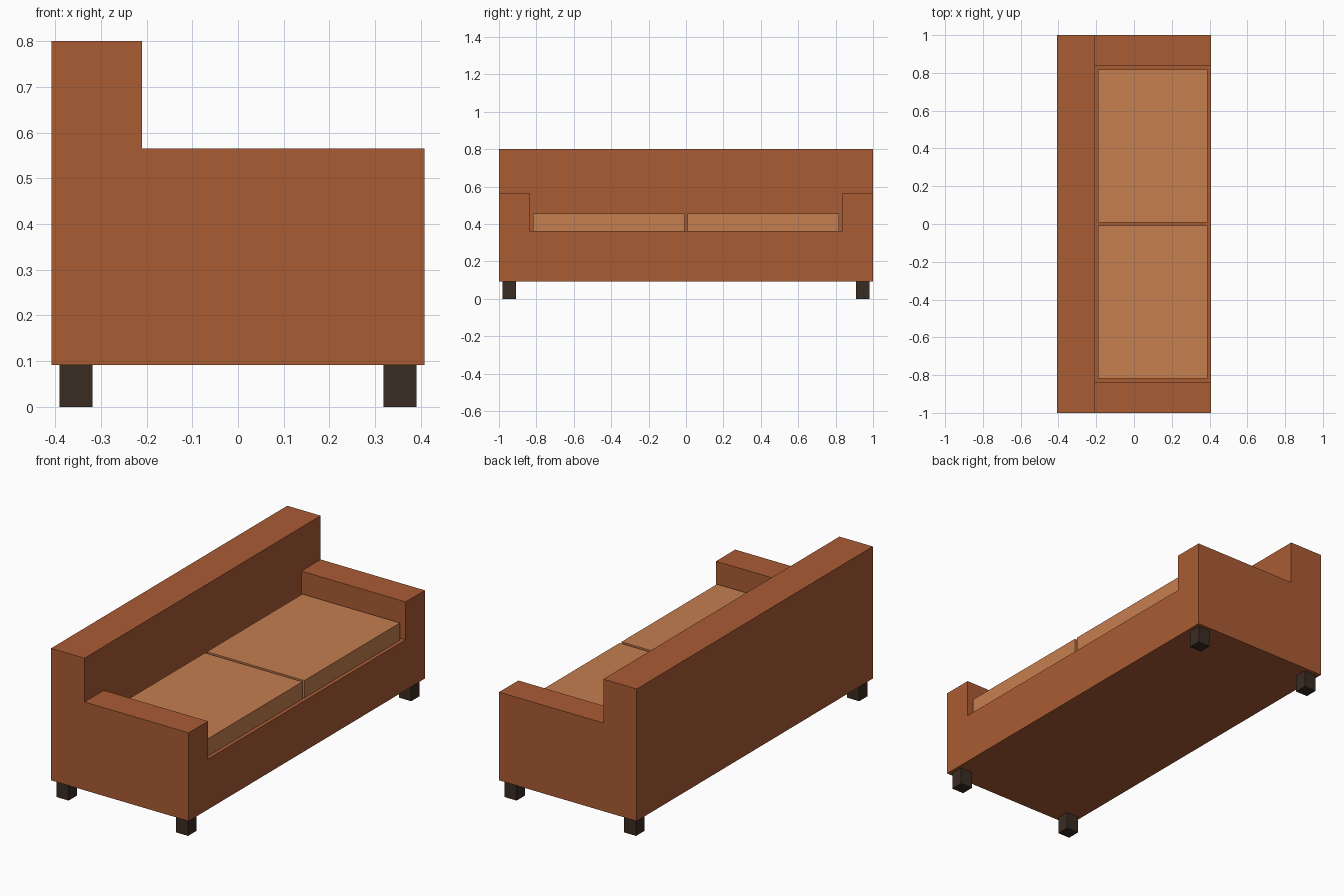
import bpy, bmesh

if "Cube" in bpy.data.objects:
    bpy.data.objects.remove(bpy.data.objects["Cube"])


def material(name, color):
    m = bpy.data.materials.new(name)
    m.diffuse_color = (*color, 1)
    m.use_nodes = True
    m.node_tree.nodes["Principled BSDF"].inputs["Base Color"].default_value = m.diffuse_color
    return m


leather = material("rust leather", (0.40, 0.106, 0.034))
tan = material("tan cushion", (0.56, 0.21, 0.08))
wood = material("dark wood", (0.042, 0.025, 0.016))


def finish(name, bm, mat):
    bmesh.ops.recalc_face_normals(bm, faces=bm.faces[:])
    mesh = bpy.data.meshes.new(name)
    bm.to_mesh(mesh)
    bm.free()
    mesh.materials.append(mat)
    obj = bpy.data.objects.new(name, mesh)
    bpy.context.collection.objects.link(obj)
    return obj


def box(name, lo, hi, mat):
    bm = bmesh.new()
    bmesh.ops.create_cube(bm, size=1)
    for v in bm.verts:
        v.co = [(a + b) / 2 + c * (b - a) for a, b, c in zip(lo, hi, v.co)]
    return finish(name, bm, mat)


# Sofa frame: floor plan raised in steps to seat, arm and back heights
XS = (-0.408, -0.21, 0.408)
YS = (-1.0, -0.837, 0.837, 1.0)
BOTTOM, SEAT, ARM, BACK = 0.092, 0.362, 0.565, 0.80

bm = bmesh.new()
grid = [[bm.verts.new((x, y, BOTTOM)) for y in YS] for x in XS]
for i in range(2):
    for j in range(3):
        bm.faces.new((grid[i][j], grid[i + 1][j], grid[i + 1][j + 1], grid[i][j + 1]))


def raise_faces(z0, z1, rule):
    faces = []
    for f in bm.faces:
        c = f.calc_center_median()
        if all(abs(v.co.z - z0) < 1e-4 for v in f.verts) and rule(c):
            faces.append(f)
    new = bmesh.ops.extrude_face_region(bm, geom=faces)["geom"]
    for v in new:
        if isinstance(v, bmesh.types.BMVert):
            v.co.z = z1


raise_faces(BOTTOM, SEAT, lambda c: True)
raise_faces(SEAT, ARM, lambda c: c.x < XS[1] or abs(c.y) > YS[2])
raise_faces(ARM, BACK, lambda c: c.x < XS[1])
finish("sofa_frame", bm, leather)

for side, s in (("left", -1), ("right", 1)):
    # Seat cushions
    y0, y1 = sorted((s * 0.008, s * 0.817))
    box(f"seat_cushion_{side}", (-0.19, y0, SEAT), (0.388, y1, 0.455), tan)
    # Legs
    y0, y1 = sorted((s * 0.91, s * 0.98))
    for end, x in (("back", -0.39), ("front", 0.318)):
        box(f"{end}_leg_{side}", (x, y0, 0), (x + 0.072, y1, BOTTOM), wood)
